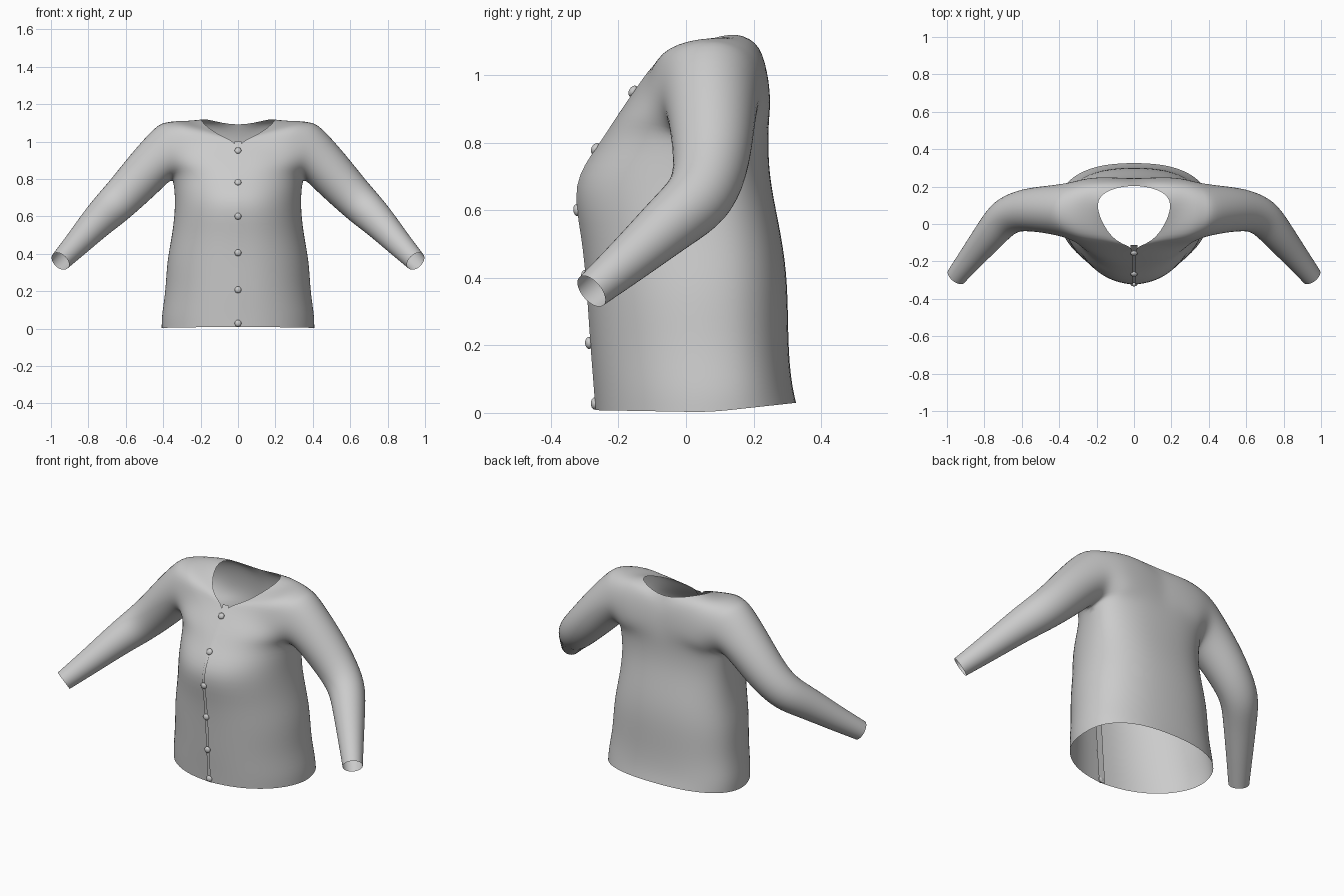
import bpy, bmesh, math
from mathutils import Vector

if "Cube" in bpy.data.objects:
    bpy.data.objects.remove(bpy.data.objects["Cube"])

COLS = 6  # quads across each half panel


def spline(pts, n):
    """Catmull-Rom through pts, resampled to n segments."""
    p = [Vector(q) for q in pts]
    p = [2 * p[0] - p[1]] + p + [2 * p[-1] - p[-2]]
    out = []
    for i in range(n + 1):
        u = i / n * (len(pts) - 1)
        k = min(int(u), len(pts) - 2)
        t = u - k
        a, b, c, d = p[k:k + 4]
        out.append(0.5 * (2 * b + (c - a) * t + (2 * a - 5 * b + 4 * c - d) * t * t
                          + (3 * b - a - 3 * c + d) * t ** 3))
    return out


def quarter(w, y_side, y_mid, z_mid, z_side, x_mid, e):
    """Quarter superellipse from the centre line out to the side seam."""
    out = []
    for i in range(COLS + 1):
        t = math.pi / 2 * i / COLS
        s, c = math.sin(t) ** e, max(math.cos(t), 0) ** e
        if i == COLS:
            c = 0
        out.append(Vector((x_mid + (w - x_mid) * s,
                           y_side + (y_mid - y_side) * c,
                           z_side + (z_mid - z_side) * c)))
    return out


def add_grid(bm, rows, closed=False):
    vs = [[bm.verts.new(p) for p in r] for r in rows]
    n = len(rows[0])
    for a, b in zip(vs, vs[1:]):
        for i in range(n if closed else n - 1):
            j = (i + 1) % n
            bm.faces.new((a[i], a[j], b[j], b[i]))


def link_mesh(bm, name):
    bmesh.ops.recalc_face_normals(bm, faces=bm.faces)
    for f in bm.faces:
        f.smooth = True
    me = bpy.data.meshes.new(name)
    bm.to_mesh(me)
    bm.free()
    ob = bpy.data.objects.new(name, me)
    bpy.context.collection.objects.link(ob)
    return ob


# lower torso: half width, side y, front y, back y, front z, side z, back z
LOWER = [
    (.412, .07, -.268, .328, .008, .002, .03),
    (.412, .07, -.273, .314, .08, .07, .09),
    (.390, .06, -.283, .304, .20, .20, .20),
    (.384, .05, -.293, .304, .36, .36, .38),
    (.354, .05, -.307, .286, .52, .50, .52),
    (.336, .06, -.341, .250, .68, .66, .68),
    (.347, .08, -.260, .244, .79, .80, .79),
]
# upper front rows: centre/neckline to armhole
FRONT = [
    [(.006, -.21, .87), (.14, -.20, .87), (.27, -.145, .86), (.36, -.03, .83)],
    [(.006, -.155, .95), (.14, -.148, .94), (.27, -.115, .93), (.375, -.075, .91)],
    [(.012, -.12, 1.0), (.13, -.105, 1.01), (.27, -.095, 1.01), (.40, -.06, 1.0)],
    [(.12, -.09, 1.04), (.21, -.075, 1.07), (.31, -.065, 1.088), (.425, -.01, 1.078)],
]
SHOULDER = [(.212, .085, 1.118), (.27, .085, 1.113), (.35, .08, 1.118), (.44, .08, 1.10)]
# upper back rows: centre/neckline to armhole
BACK = [
    [(0, .245, .87), (.13, .250, .87), (.25, .237, .85), (.35, .16, .82)],
    [(0, .240, .97), (.13, .250, .96), (.26, .247, .93), (.36, .217, .90)],
    [(0, .218, 1.075), (.13, .228, 1.075), (.26, .234, 1.03), (.38, .217, .98)],
    [(.175, .175, 1.124), (.24, .188, 1.114), (.33, .188, 1.095), (.415, .17, 1.065)],
]
# sleeve centre line with radius
SLEEVE = [
    (.485, .078, .845, .125), (.60, .075, .72, .111), (.69, .042, .632, .102),
    (.755, -.038, .57, .09), (.85, -.155, .465, .072), (.95, -.28, .36, .055),
]

bm = bmesh.new()
# torso panels
shoulder = spline(SHOULDER, COLS)
front = [quarter(w, ys, yf, zf, zs, .006, 1.0) for w, ys, yf, yb, zf, zs, zb in LOWER]
front += [spline(r, COLS) for r in FRONT] + [shoulder]
back = [quarter(w, ys, yb, zb, zs, 0, .83) for w, ys, yf, yb, zf, zs, zb in LOWER]
back += [spline(r, COLS) for r in BACK] + [shoulder]
add_grid(bm, front)
add_grid(bm, back)

# sleeve grown from the armhole loop
k = len(LOWER)
rings = [[r[-1] for r in front[k - 1:]] + [r[-1] for r in reversed(back[k:-1])]]
n = len(rings[0])
centres = [Vector(s[:3]) for s in SLEEVE]
prev = Vector((.7, 0, -.7)).normalized()
up = Vector((.7, 0, .7)).normalized()
for i, c in enumerate(centres):
    a, b = centres[max(i - 1, 0)], centres[min(i + 1, len(centres) - 1)]
    tan = (b - a).normalized()
    up = prev.rotation_difference(tan) @ up
    prev = tan
    side = tan.cross(up)
    if side.y > 0:
        side = -side
    r = SLEEVE[i][3] * 1.06
    rings.append([c + r * (-math.cos(2 * math.pi * j / n) * up
                           + math.sin(2 * math.pi * j / n) * side) for j in range(n)])
add_grid(bm, rings, closed=True)
bmesh.ops.remove_doubles(bm, verts=bm.verts, dist=.0005)

cardigan = link_mesh(bm, "cardigan")
mir = cardigan.modifiers.new("mirror", 'MIRROR')
mir.merge_threshold = .001
sub = cardigan.modifiers.new("smooth", 'SUBSURF')
sub.levels = sub.render_levels = 2
sub.boundary_smooth = 'PRESERVE_CORNERS'

# button placket: narrow strip just behind the front opening
bm = bmesh.new()
edge = [r[0] for r in front[:k + 3]]
add_grid(bm, [[(x, p.y + .008, p.z) for x in (-.02, 0, .02)] for p in edge])
placket = link_mesh(bm, "button_placket")
sub = placket.modifiers.new("smooth", 'SUBSURF')
sub.levels = sub.render_levels = 2
sub.boundary_smooth = 'PRESERVE_CORNERS'

# buttons: y, z, tilt in degrees
for i, (y, z, tilt) in enumerate([(-.27, .028, 0), (-.287, .207, 3), (-.299, .405, 4),
                                  (-.322, .60, 6), (-.268, .782, -32), (-.157, .952, -32)]):
    bpy.ops.mesh.primitive_uv_sphere_add(segments=16, ring_count=10, radius=.018,
                                         location=(0, y, z),
                                         rotation=(math.radians(90 + tilt), 0, 0))
    b = bpy.context.object
    b.name = f"button_{i + 1}"
    b.scale = (1, 1, .65)
    bpy.ops.object.shade_smooth()
